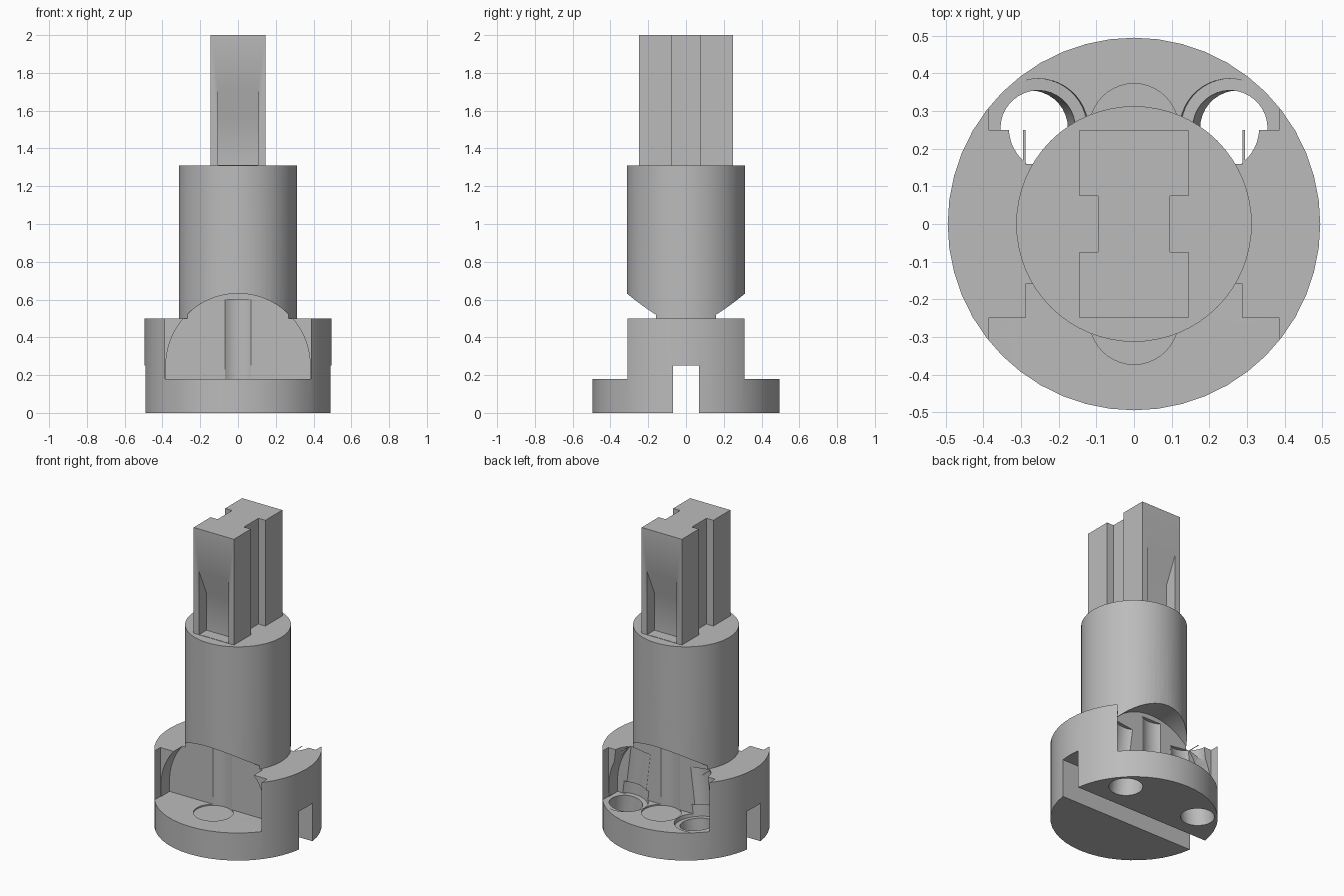
import bpy, bmesh, math
from mathutils import Vector

if "Cube" in bpy.data.objects:
    bpy.data.objects.remove(bpy.data.objects["Cube"])

grey = bpy.data.materials.new("plain grey")
grey.use_nodes = True
grey.diffuse_color = (0.5, 0.5, 0.5, 1)
grey.node_tree.nodes["Principled BSDF"].inputs["Base Color"].default_value = (0.5, 0.5, 0.5, 1)


def finish(name, bm):
    bmesh.ops.recalc_face_normals(bm, faces=bm.faces)
    mesh = bpy.data.meshes.new(name)
    bm.to_mesh(mesh)
    bm.free()
    mesh.materials.append(grey)
    ob = bpy.data.objects.new(name, mesh)
    bpy.context.collection.objects.link(ob)
    return ob


def rod(name, start, end, radius, sides=48):
    """Cylinder between two points."""
    a, b = Vector(start), Vector(end)
    bm = bmesh.new()
    bmesh.ops.create_cone(bm, cap_ends=True, segments=sides, radius1=radius,
                          radius2=radius, depth=(b - a).length)
    turn = (b - a).to_track_quat('Z', 'Y').to_matrix().to_4x4()
    turn.translation = (a + b) / 2
    bm.transform(turn)
    return finish(name, bm)


def prism(name, outline, place, move):
    """Extrude an outline; place maps each 2D point to 3D."""
    bm = bmesh.new()
    face = bm.faces.new([bm.verts.new(place(*p)) for p in outline])
    out = bmesh.ops.extrude_face_region(bm, geom=[face])["geom"]
    bmesh.ops.translate(bm, vec=move, verts=[v for v in out if isinstance(v, bmesh.types.BMVert)])
    return finish(name, bm)


def box(name, x0, x1, y0, y1, z0, z1):
    outline = [(x0, y0), (x1, y0), (x1, y1), (x0, y1)]
    return prism(name, outline, lambda x, y: (x, y, z0), (0, 0, z1 - z0))


def combine(target, tool, how='DIFFERENCE'):
    mod = target.modifiers.new(how.lower(), 'BOOLEAN')
    mod.operation, mod.object, mod.solver = how, tool, 'EXACT'
    bpy.context.view_layer.objects.active = target
    bpy.ops.object.modifier_apply(modifier=mod.name)
    bpy.data.objects.remove(tool)


# Round base with the shaft standing on it
body = rod("base_and_shaft", (0, 0, 0), (0, 0, 0.5), 0.495)
combine(body, rod("shaft", (0, 0, 0.4), (0, 0, 1.31), 0.313, 64), 'UNION')

# Slot across the underside
combine(body, box("slot", -0.6, 0.6, -0.07, 0.07, -0.1, 0.25))

# Arched pocket outline
arch = [(0.382 * math.cos(math.pi * i / 40), 0.25 + 0.382 * math.sin(math.pi * i / 40))
        for i in range(41)]
arch += [(-0.382, 0.18), (0.382, 0.18)]

for s in (-1, 1):
    # Open ledge and arched pocket
    combine(body, box("ledge", -0.386, 0.386, min(s * 0.25, s * 0.6), max(s * 0.25, s * 0.6), 0.18, 0.503))
    combine(body, prism("arch", arch, lambda x, z: (x, s * 0.16, z), (0, s * 0.5, 0)))
    # Three sockets: through hole, shallow seat and leaning channel
    for k in (-1, 0, 1):
        top = 0.6 if k == 0 else 0.49
        foot = Vector((k * 0.255, s * 0.255, 0.172))
        head = Vector((k * 0.215, s * 0.255, top))
        lean = (head - foot).normalized()
        combine(body, rod("channel", foot, head, 0.118, 40))
        combine(body, rod("seat", foot, foot + lean * 0.08, 0.131, 44))
        combine(body, rod("hole", foot - lean * 0.3, foot + lean * 0.05, 0.1, 36))

# Shallow round dimple in the back of the shaft
combine(body, rod("dimple", (0, 0.27, 0.85), (0, 0.5, 0.85), 0.11, 40))

# Grooved stem on top
half = [(0.145, -0.25), (0.145, -0.075), (0.095, -0.075),
        (0.095, 0.075), (0.145, 0.075), (0.145, 0.25)]
outline = half + [(-x, -y) for x, y in half]
stem = prism("stem", outline, lambda x, y: (x, y, 1.31), (0, 0, 0.69))

# Ramped recess in the front and back of the stem
for s in (-1, 1):
    ramp = [(0.28, 1.312), (0.175, 1.312), (0.175, 1.555), (0.25, 1.72), (0.28, 1.72)]
    combine(stem, prism("recess", ramp, lambda y, z: (-0.105, s * y, z), (0.21, 0, 0)))

for ob in (body, stem):
    bpy.ops.object.select_all(action='DESELECT')
    ob.select_set(True)
    bpy.context.view_layer.objects.active = ob
    bpy.ops.object.shade_smooth_by_angle(angle=math.radians(25))
